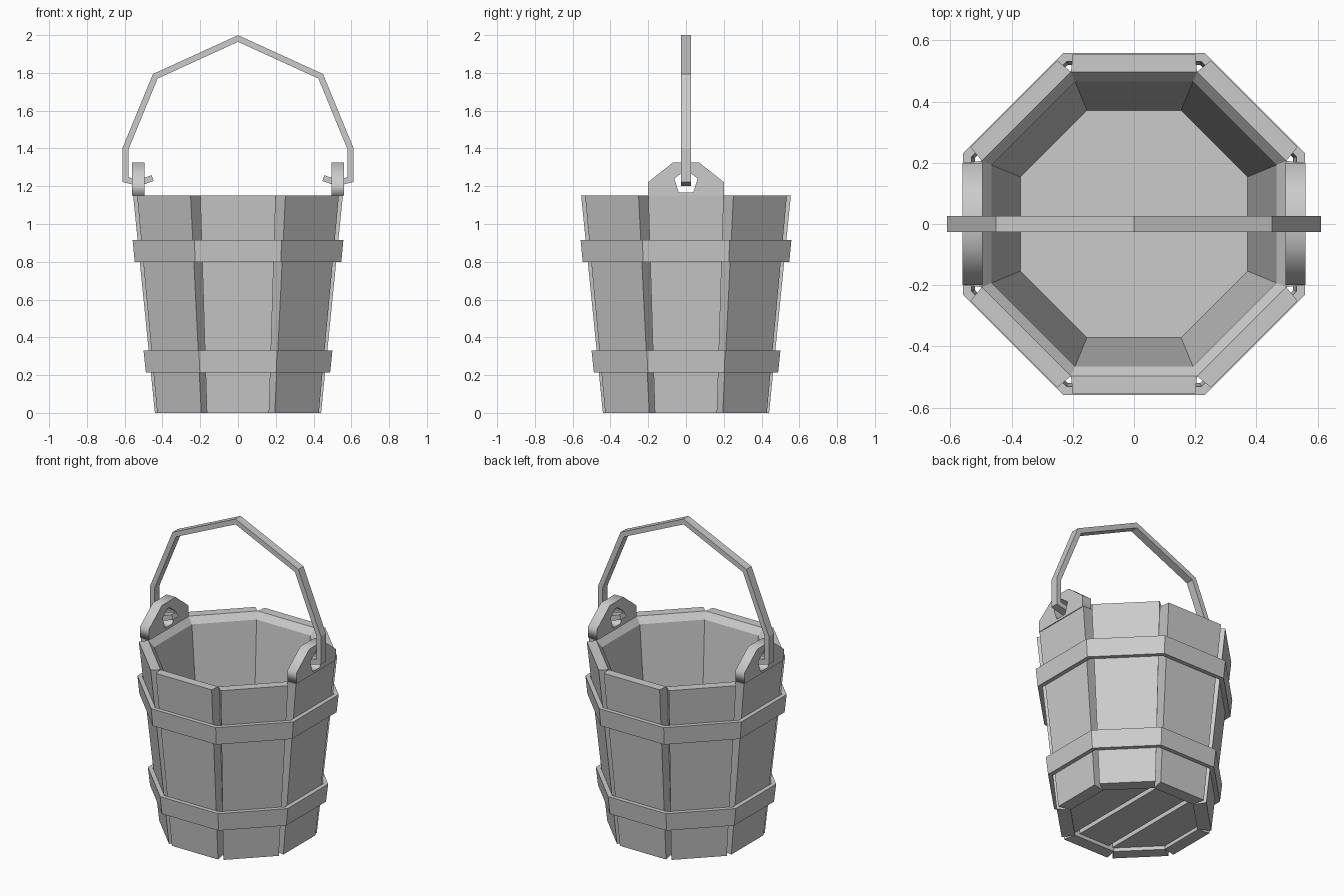
import bpy, bmesh
from math import pi, cos, sin, tan
from mathutils import Vector, Matrix

if "Cube" in bpy.data.objects:
    bpy.data.objects.remove(bpy.data.objects["Cube"])

TAN = tan(pi / 8)


def finish(name, bm):
    bmesh.ops.recalc_face_normals(bm, faces=bm.faces)
    me = bpy.data.meshes.new(name)
    bm.to_mesh(me)
    bm.free()
    ob = bpy.data.objects.new(name, me)
    bpy.context.collection.objects.link(ob)
    return ob


def add_prism(bm, side_a, side_b):
    """Solid between two matching outlines."""
    a = [bm.verts.new(p) for p in side_a]
    b = [bm.verts.new(p) for p in side_b]
    bm.faces.new(a)
    bm.faces.new(b[::-1])
    n = len(a)
    for i in range(n):
        j = (i + 1) % n
        bm.faces.new((a[i], b[i], b[j], a[j]))


def octagon(bm, apothem, z0, z1):
    pts = [(apothem / cos(pi / 8) * cos(pi / 8 + k * pi / 4),
            apothem / cos(pi / 8) * sin(pi / 8 + k * pi / 4)) for k in range(8)]
    add_prism(bm, [(x, y, z0) for x, y in pts], [(x, y, z1) for x, y in pts])


# staves: (distance from axis, height, half width), chamfered inner rim
STAVE = [(0.44, 0, 0.165), (0.555, 1.15, 0.20), (0.497, 1.15, 0.497 * TAN),
         (0.465, 1.11, 0.465 * TAN), (0.36, 0, 0.36 * TAN)]
for k in range(8):
    bm = bmesh.new()
    add_prism(bm, [(r, -w, z) for r, z, w in STAVE], [(r, w, z) for r, z, w in STAVE])
    bm.transform(Matrix.Rotation(k * pi / 4, 4, 'Z'))
    finish(f"stave_{k + 1}", bm)


# octagonal hoops following the taper of the staves
def hoop(name, z0, z1, r0, r1, t=0.027):
    bm = bmesh.new()
    rings = []
    for k in range(8):
        a = pi / 8 + k * pi / 4
        rings.append([bm.verts.new((r / cos(pi / 8) * cos(a), r / cos(pi / 8) * sin(a), z))
                      for r, z in ((r0, z0), (r1, z1), (r1 - t, z1), (r0 - t, z0))])
    for k in range(8):
        p, q = rings[k], rings[(k + 1) % 8]
        for i in range(4):
            j = (i + 1) % 4
            bm.faces.new((p[i], q[i], q[j], p[j]))
    finish(name, bm)


hoop("lower_hoop", 0.215, 0.33, 0.488, 0.50)
hoop("upper_hoop", 0.80, 0.915, 0.547, 0.558)

# floor disc with three planks underneath, running front to back
bm = bmesh.new()
octagon(bm, 0.373, 0.06, 0.12)
finish("floor", bm)
for i, (x0, x1) in enumerate(((-0.5, -0.14), (-0.11, 0.11), (0.14, 0.5))):
    bm = bmesh.new()
    octagon(bm, 0.366, 0.025, 0.06)
    for x, nx in ((x0, -1), (x1, 1)):
        if abs(x) < 0.4:
            cut = bmesh.ops.bisect_plane(bm, geom=bm.verts[:] + bm.edges[:] + bm.faces[:],
                                         plane_co=(x, 0, 0), plane_no=(nx, 0, 0),
                                         clear_outer=True)
            edges = [e for e in cut["geom_cut"] if isinstance(e, bmesh.types.BMEdge)]
            bmesh.ops.holes_fill(bm, edges=edges, sides=0)
    finish(f"floor_plank_{i + 1}", bm)

# ears: flat outline with a five-sided hole, given thickness
EAR = [(-0.20, 1.15), (0.20, 1.15), (0.20, 1.222), (0.07, 1.325), (-0.07, 1.325), (-0.20, 1.222)]
HOLE = [(0.065 * cos(pi / 2 + k * 2 * pi / 5), 1.22 + 0.067 * sin(pi / 2 + k * 2 * pi / 5))
        for k in range(5)]
for name, side in (("left_ear", -1), ("right_ear", 1)):
    cu = bpy.data.curves.new(name, 'CURVE')
    cu.dimensions = '2D'
    cu.fill_mode = 'BOTH'
    cu.extrude = 0.0325
    for loop in (EAR, HOLE):
        sp = cu.splines.new('POLY')
        sp.points.add(len(loop) - 1)
        for p, (y, z) in zip(sp.points, loop):
            p.co = (y, z, 0, 1)
        sp.use_cyclic_u = True
    ob = bpy.data.objects.new(name, cu)
    ob.rotation_euler = (pi / 2, 0, pi / 2)
    ob.location.x = side * 0.5275
    bpy.context.collection.objects.link(ob)
    bpy.ops.object.select_all(action='DESELECT')
    ob.select_set(True)
    bpy.context.view_layer.objects.active = ob
    bpy.ops.object.convert(target='MESH')

# handle: square bar along a mirrored path, hooked through the ears
half = [(0.0, 1.982), (0.438, 1.782), (0.595, 1.40), (0.595, 1.235), (0.525, 1.217), (0.452, 1.243)]
path = [Vector((-x, z)) for x, z in half[:0:-1]] + [Vector(p) for p in half]
bm = bmesh.new()
prev = None
for i, p in enumerate(path):
    d0 = (p - path[max(i - 1, 0)]).normalized()
    d1 = (path[min(i + 1, len(path) - 1)] - p).normalized()
    t = (d0 + d1).normalized()
    ref = d1 if d1.length else d0
    n = Vector((-t.y, t.x)) * (0.016 / max(t.dot(ref), 0.5))
    ring = [bm.verts.new((p.x + s * n.x, y, p.y + s * n.y))
            for s, y in ((1, -0.026), (1, 0.026), (-1, 0.026), (-1, -0.026))]
    if prev:
        for a in range(4):
            b = (a + 1) % 4
            bm.faces.new((prev[a], ring[a], ring[b], prev[b]))
    else:
        bm.faces.new(ring)
    prev = ring
bm.faces.new(prev[::-1])
finish("handle", bm)
